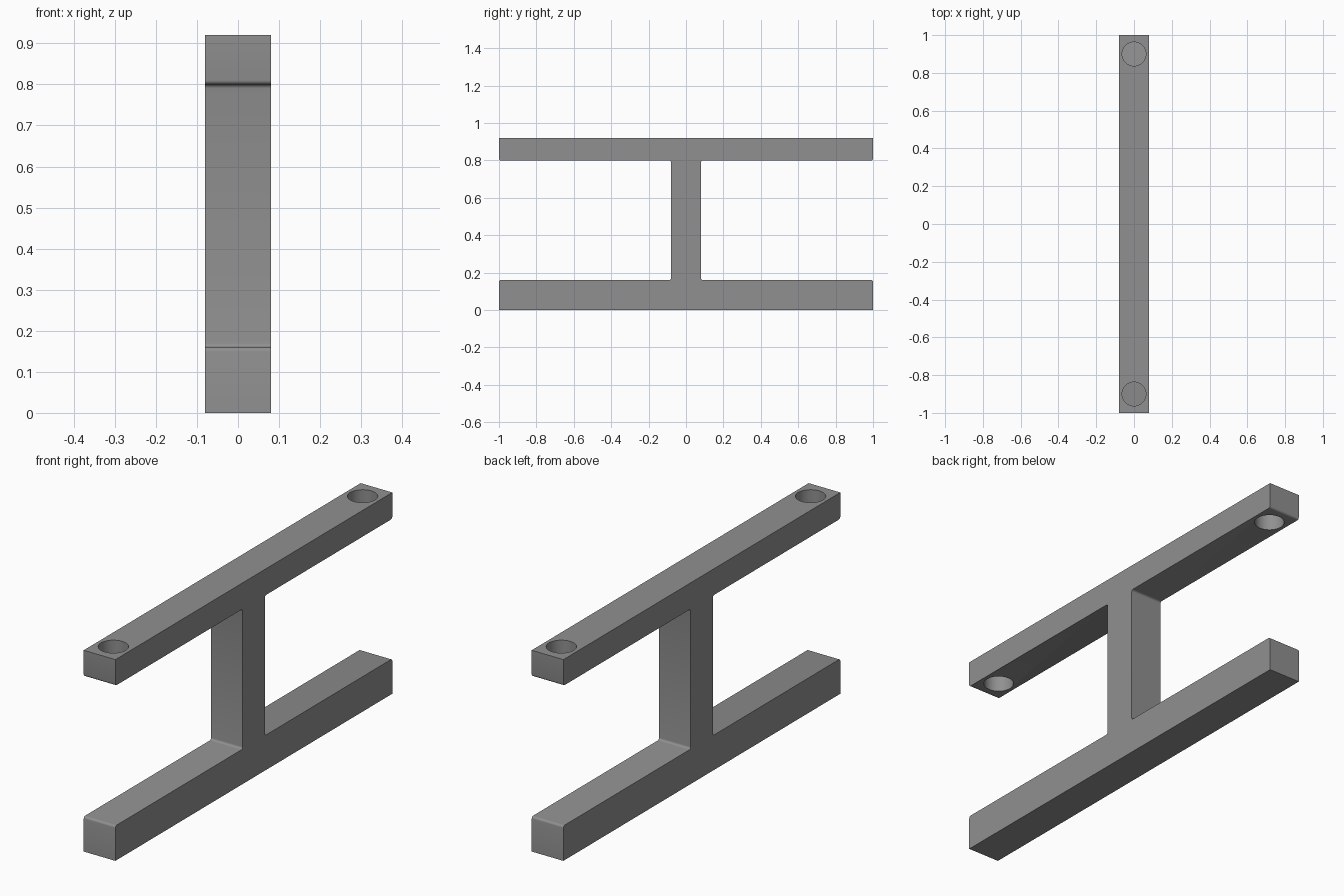
import bpy, bmesh, math

if "Cube" in bpy.data.objects:
    bpy.data.objects.remove(bpy.data.objects["Cube"])

HALF_W, HALF_L, HALF_POST = 0.08, 1.0, 0.08
Z_LOW, Z_HIGH, Z_TOP = 0.16, 0.80, 0.92

grey = bpy.data.materials.new("mid_grey")
grey.diffuse_color = (0.28, 0.28, 0.28, 1)
grey.use_nodes = True
grey.node_tree.nodes["Principled BSDF"].inputs["Base Color"].default_value = grey.diffuse_color

# I-shaped side profile (y, z), mirrored and extruded across the width
right = [(HALF_L, 0), (HALF_L, Z_LOW), (HALF_POST, Z_LOW),
         (HALF_POST, Z_HIGH), (HALF_L, Z_HIGH), (HALF_L, Z_TOP)]
profile = right + [(-y, z) for y, z in reversed(right)]

bm = bmesh.new()
base = bm.faces.new([bm.verts.new((-HALF_W, y, z)) for y, z in profile])
ext = bmesh.ops.extrude_face_region(bm, geom=[base])
bmesh.ops.translate(bm, vec=(2 * HALF_W, 0, 0),
                    verts=[v for v in ext["geom"] if isinstance(v, bmesh.types.BMVert)])
bmesh.ops.recalc_face_normals(bm, faces=bm.faces[:])


def is_inner(e):
    """Crosswise edges on the inward faces of the two bars."""
    a, b = (v.co for v in e.verts)
    return (abs(a.x - b.x) > 0.1 and abs(a.z - b.z) < 1e-4
            and min(abs(a.z - Z_LOW), abs(a.z - Z_HIGH)) < 1e-4)


# Small fillets at the post joints and bar ends
bmesh.ops.bevel(bm, geom=[e for e in bm.edges if is_inner(e)], offset=0.01,
                offset_type='OFFSET', segments=4, profile=0.5, affect='EDGES')
mesh = bpy.data.meshes.new("h_frame")
bm.to_mesh(mesh)
bm.free()
frame = bpy.data.objects.new("h_frame", mesh)
bpy.context.collection.objects.link(frame)
mesh.materials.append(grey)

# Round holes through both ends of the upper bar
for y in (-0.9, 0.9):
    bpy.ops.mesh.primitive_cylinder_add(vertices=64, radius=0.063, depth=0.3,
                                        location=(0, y, 0.86))
    cutter = bpy.context.object
    cutter.name = "hole_cutter"
    cutter.hide_render = True
    cutter.data.materials.append(grey)
    bpy.context.view_layer.objects.active = frame
    mod = frame.modifiers.new("hole", 'BOOLEAN')
    mod.operation, mod.solver, mod.object = 'DIFFERENCE', 'EXACT', cutter
    bpy.ops.object.modifier_apply(modifier=mod.name)
    bpy.data.objects.remove(cutter)

bpy.ops.object.select_all(action='DESELECT')
frame.select_set(True)
bpy.context.view_layer.objects.active = frame
bpy.ops.object.shade_smooth_by_angle(angle=math.radians(30))
